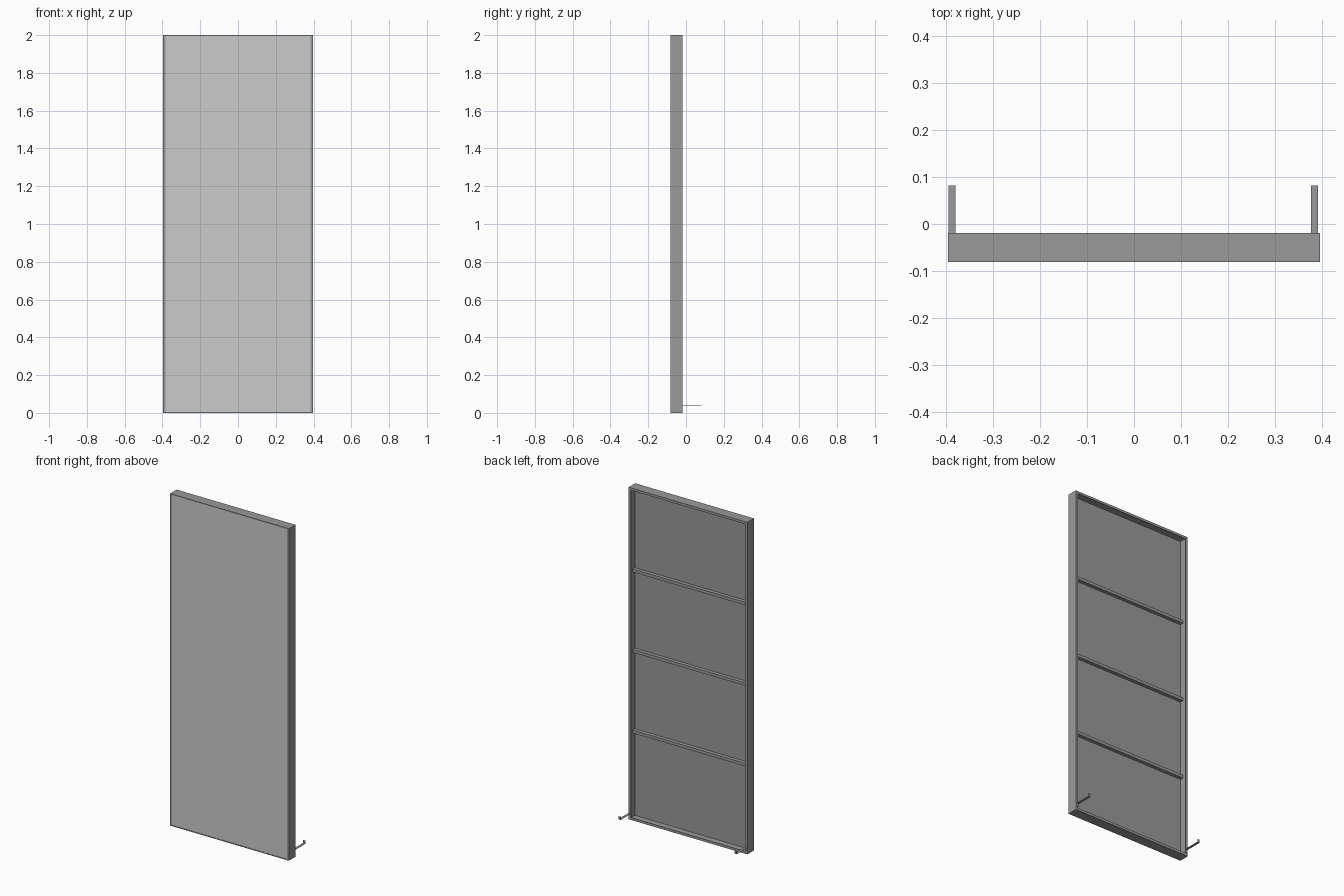
import bpy, bmesh
from mathutils import Vector

cube = bpy.data.objects.get("Cube")
if cube:
    bpy.data.objects.remove(cube, do_unlink=True)

WIDTH, HEIGHT = 0.792, 2.0
FRONT, BACK = -0.081, -0.019
SHEET = 0.002
LIP = 0.015


def material(name, value):
    m = bpy.data.materials.new(name)
    m.use_nodes = True
    colour = (value, value, value, 1)
    m.diffuse_color = colour
    m.node_tree.nodes["Principled BSDF"].inputs["Base Color"].default_value = colour
    return m


steel = material("mid grey steel", 0.32)
facing = material("light grey facing", 0.6)


def finish(name, bm, *mats):
    bmesh.ops.recalc_face_normals(bm, faces=bm.faces)
    me = bpy.data.meshes.new(name)
    bm.to_mesh(me)
    bm.free()
    for m in mats:
        me.materials.append(m)
    ob = bpy.data.objects.new(name, me)
    bpy.context.collection.objects.link(ob)
    return ob


def box(name, low, high, *mats):
    low, high = Vector(low), Vector(high)
    bm = bmesh.new()
    bmesh.ops.create_cube(bm, size=1)
    for v in bm.verts:
        v.co = (low + high) / 2 + v.co * (high - low)
    return finish(name, bm, *mats)


# Mitred channel frame: section points are (side inset, top inset, y)
section = [
    (0.012, 0.006, FRONT), (0, 0, FRONT), (0, 0, BACK), (LIP, LIP, BACK),
    (LIP, LIP, BACK - SHEET), (SHEET, SHEET, BACK - SHEET),
    (SHEET, SHEET, FRONT + SHEET), (0.012, 0.006, FRONT + SHEET),
]
bm = bmesh.new()
rings = []
for sx, sz in ((-1, -1), (1, -1), (1, 1), (-1, 1)):
    rings.append([bm.verts.new((sx * (WIDTH / 2 - dx), y,
                                HEIGHT / 2 + sz * (HEIGHT / 2 - dz)))
                  for dx, dz, y in section])
n = len(section)
for k in range(4):
    a, b = rings[k], rings[(k + 1) % 4]
    for i in range(n):
        j = (i + 1) % n
        bm.faces.new((a[i], a[j], b[j], b[i]))
finish("channel_frame", bm, steel)

# Door sheet, lighter on its front face
half = WIDTH / 2 - SHEET
panel = box("front_panel", (-half, FRONT + SHEET - 0.0005, SHEET),
            (half, FRONT + 2 * SHEET, HEIGHT - SHEET), steel, facing)
for face in panel.data.polygons:
    if face.normal.y < -0.5:
        face.material_index = 1

# Stiffening bars across the back of the sheet
for i, z in enumerate((0.515, 1.0, 1.485)):
    box(f"cross_bar_{i + 1}", (-half, FRONT + 2 * SHEET, z - 0.009),
        (half, FRONT + 0.026, z + 0.009), steel)

# Thin stepped brackets at the bottom corners
step = [(BACK, 0.02), (BACK, 0.041), (0.081, 0.041), (0.081, 0.058),
        (0.0825, 0.058), (0.0825, 0.0395), (BACK + 0.0015, 0.0395),
        (BACK + 0.0015, 0.02)]
for side, x in (("right", -0.388), ("left", 0.385)):
    bm = bmesh.new()
    face = bm.faces.new([bm.verts.new((x - 0.0075, y, z)) for y, z in step])
    out = bmesh.ops.extrude_face_region(bm, geom=[face])
    bmesh.ops.translate(bm, vec=(LIP, 0, 0), verts=[
        v for v in out["geom"] if isinstance(v, bmesh.types.BMVert)])
    finish(f"{side}_bracket", bm, steel)
